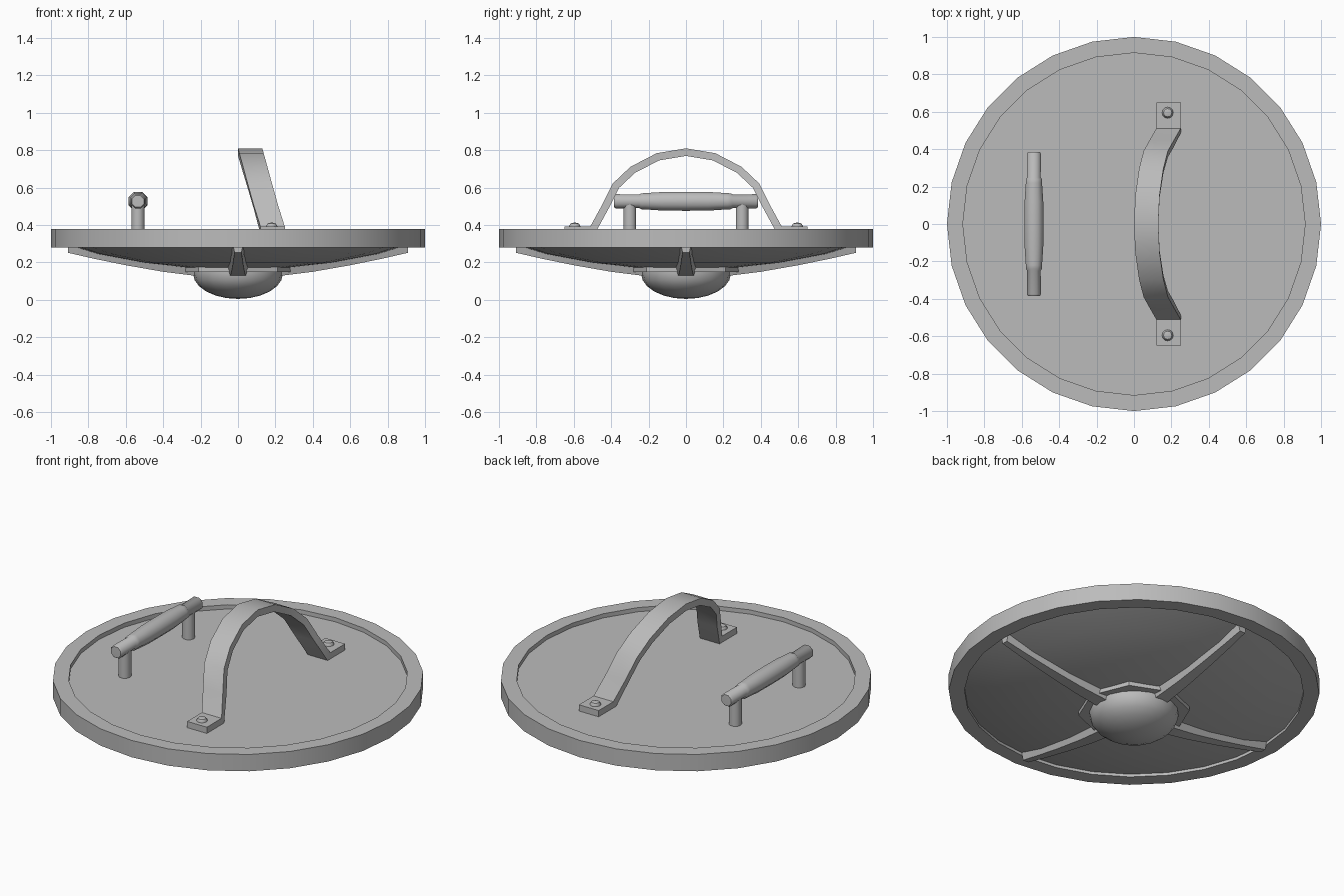
import bpy, bmesh, math
from mathutils import Matrix, Vector

cube = bpy.data.objects.get("Cube")
if cube:
    bpy.data.objects.remove(cube, do_unlink=True)

GREY = (0.5, 0.5, 0.5, 1)
mat = bpy.data.materials.new("steel grey")
mat.use_nodes = True
mat.diffuse_color = GREY
mat.node_tree.nodes["Principled BSDF"].inputs["Base Color"].default_value = GREY


def finish(name, bm, angle=40):
    """Turn a bmesh into a named, smooth-shaded object."""
    bmesh.ops.remove_doubles(bm, verts=bm.verts, dist=1e-5)
    bmesh.ops.recalc_face_normals(bm, faces=bm.faces)
    mesh = bpy.data.meshes.new(name)
    bm.to_mesh(mesh)
    bm.free()
    mesh.materials.append(mat)
    obj = bpy.data.objects.new(name, mesh)
    bpy.context.collection.objects.link(obj)
    bpy.ops.object.select_all(action='DESELECT')
    obj.select_set(True)
    bpy.context.view_layer.objects.active = obj
    bpy.ops.object.shade_smooth_by_angle(angle=math.radians(angle))
    return obj


def lathe(name, profile, sides, closed=False, matrix=Matrix(), angle=40):
    """Spin a (radius, height) profile around z."""
    bm = bmesh.new()
    verts = [bm.verts.new((r, 0, z)) for r, z in profile]
    edges = [bm.edges.new(p) for p in zip(verts, verts[1:])]
    if closed:
        edges.append(bm.edges.new((verts[-1], verts[0])))
    bmesh.ops.spin(bm, geom=verts + edges, cent=(0, 0, 0), axis=(0, 0, 1),
                   angle=math.tau, steps=sides)
    bm.transform(matrix)
    return finish(name, bm, angle)


def loft(name, sections, angle=40):
    """Skin a row of matching cross-sections and cap both ends."""
    bm = bmesh.new()
    rings = [[bm.verts.new(p) for p in s] for s in sections]
    for a, b in zip(rings, rings[1:]):
        for i in range(len(a)):
            j = (i + 1) % len(a)
            bm.faces.new((a[i], a[j], b[j], b[i]))
    bm.faces.new(rings[0])
    bm.faces.new(rings[-1])
    return finish(name, bm, angle)


# Rim band and dished body with a flat inner face
lathe("rim", [(1, .28), (1, .38), (.915, .38), (.915, .28)], 28, closed=True)
lathe("body", [(0, .355), (.925, .355), (.925, .3), (.75, .245), (.5, .198),
               (.25, .17), (0, .162)], 28)

# Central boss and its flange
lathe("boss_flange", [(0, .18), (.3, .18), (.3, .15), (0, .15)], 8)
dome = [(.24 * math.cos(t), .14 - .135 * math.sin(t))
        for t in (i * math.pi / 12 for i in range(7))]
dome[-1] = (0, .005)
lathe("boss", [(0, .16), (.24, .16)] + dome, 20)

# Four tapered ribs under the body: radius, underside, top, half width
RIB = [(.2, .125, .2, .07), (.4, .15, .22, .058), (.6, .185, .24, .047),
       (.78, .222, .275, .038), (.91, .252, .31, .03)]
for n, label in enumerate(("left", "back", "right", "front")):
    turn = Matrix.Rotation(n * math.pi / 2, 3, 'Z')
    loft(f"rib_{label}", [[turn @ Vector(p) for p in (
        (r, -w, top), (r, -w * .6, low), (r, w * .6, low), (r, w, top))]
        for r, low, top, w in RIB])

# Arm strap: leaning arch with flat feet
HALF = [(.65, .372), (.5, .372), (.43, .5), (.375, .61), (.285, .695),
        (.15, .765), (0, .79)]
path = [Vector((0, -y, z)) for y, z in HALF]
path += [Vector((0, y, z)) for y, z in HALF[-2::-1]]
strap = []
for i, p in enumerate(path):
    before = (p - path[max(i - 1, 0)]).normalized()
    after = (path[min(i + 1, len(path) - 1)] - p).normalized()
    along = (before + after).normalized()
    normal = Vector((0, -along.z, along.y))
    stretch = .02 / max(along.dot(after), along.dot(before))
    x = .185 - .12 * (p.z - .372) / .418
    strap.append([p + Vector((x + side * .065, 0, 0)) + normal * up * stretch
                  for side, up in ((-1, -1), (1, -1), (1, 1), (-1, 1))])
loft("arm_strap", strap, 35)

# Rivets, grip posts
for s, label in ((-1, "front"), (1, "back")):
    lathe(f"rivet_{label}", [(.03, .385), (.03, .395), (.022, .408), (0, .414)], 12,
          matrix=Matrix.Translation((.18, s * .595, 0)))
    lathe(f"grip_post_{label}", [(0, .34), (.035, .34), (.035, .51), (0, .51)], 10,
          matrix=Matrix.Translation((-.535, s * .3, 0)))

# Hand grip: bar with a swollen middle
half_grip = [(.055, 0), (.054, .12), (.047, .22), (.046, .24), (.039, .25),
             (.041, .375), (.034, .385), (0, .386)]
grip = [(r, -h) for r, h in half_grip[:0:-1]] + half_grip
lathe("hand_grip", grip, 8, angle=50,
      matrix=Matrix.Translation((-.535, 0, .527)) @ Matrix.Rotation(-math.pi / 2, 4, 'X')
      @ Matrix.Rotation(math.pi / 8, 4, 'Z'))
